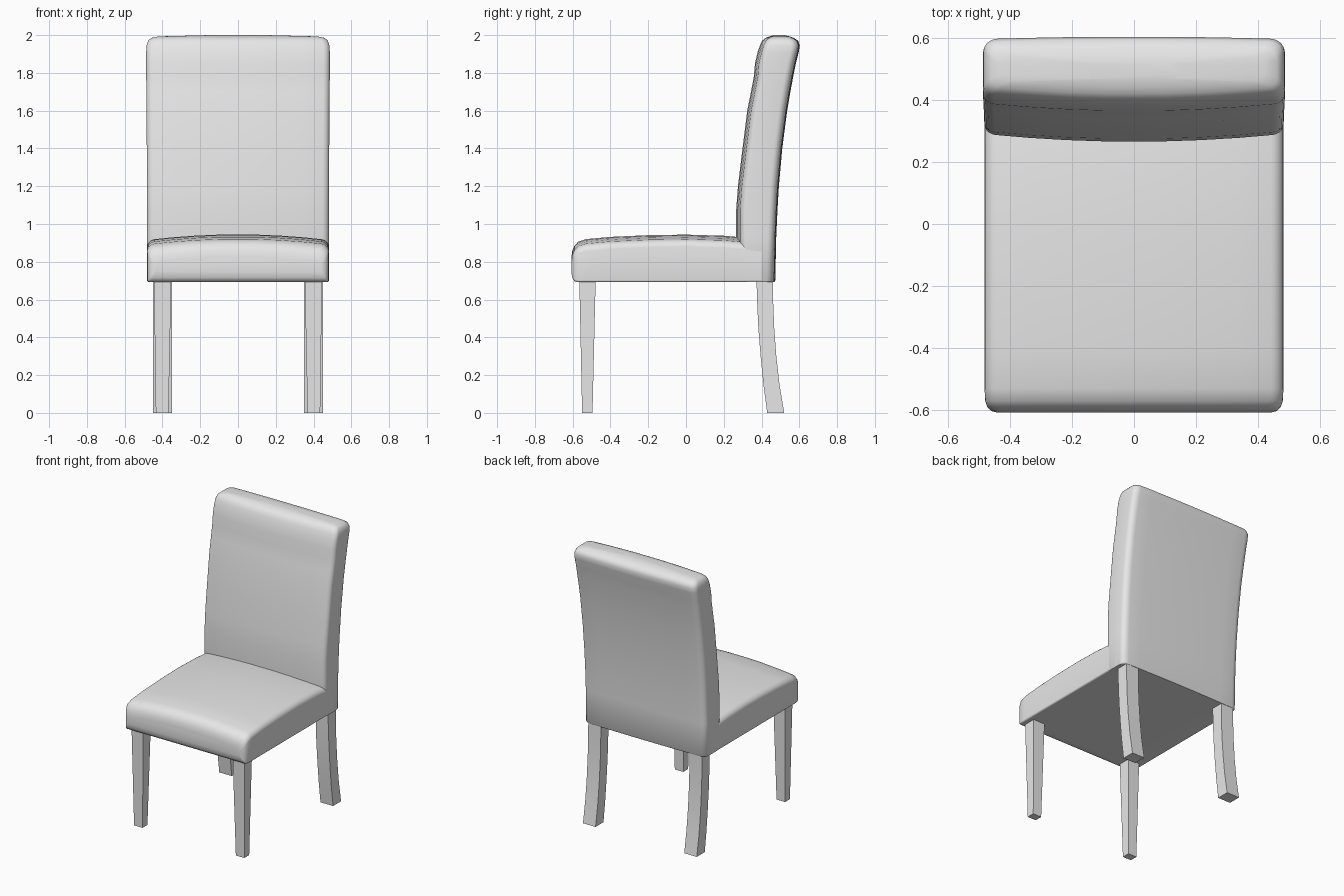
import bpy, bmesh, math

cube = bpy.data.objects.get("Cube")
if cube:
    bpy.data.objects.remove(cube, do_unlink=True)

grey = bpy.data.materials.new("light_grey")
grey.use_nodes = True
COLOUR = (0.8, 0.8, 0.8, 1)
grey.diffuse_color = COLOUR
grey.node_tree.nodes["Principled BSDF"].inputs["Base Color"].default_value = COLOUR


def loft(name, rings, angle):
    """Skin a list of equal-length point rings and cap both ends."""
    bm = bmesh.new()
    rows = [[bm.verts.new(p) for p in ring] for ring in rings]
    n = len(rows[0])
    for a, b in zip(rows, rows[1:]):
        for i in range(n):
            j = (i + 1) % n
            bm.faces.new((a[i], a[j], b[j], b[i]))
    bm.faces.new(rows[0])
    bm.faces.new(rows[-1])
    bmesh.ops.recalc_face_normals(bm, faces=bm.faces)
    mesh = bpy.data.meshes.new(name)
    bm.to_mesh(mesh)
    bm.free()
    mesh.materials.append(grey)
    obj = bpy.data.objects.new(name, mesh)
    bpy.context.collection.objects.link(obj)
    bpy.ops.object.select_all(action='DESELECT')
    obj.select_set(True)
    bpy.context.view_layer.objects.active = obj
    bpy.ops.object.shade_smooth_by_angle(angle=math.radians(angle))
    return obj


def cushion_section(lo, hi, half, r_lo, r_hi, crown_lo, crown_hi):
    """Symmetric rounded rectangle with bulging low and high sides."""
    STEPS = 5
    limit = (hi - lo) * 0.45
    r_lo, r_hi = min(r_lo, limit), min(r_hi, limit)
    right = [(half * f, lo) for f in (0.2, 0.45, 0.7)]
    for i in range(STEPS + 1):
        a = math.pi / 2 * i / STEPS
        right.append((half - r_lo + r_lo * math.sin(a), lo + r_lo - r_lo * math.cos(a)))
    for i in range(STEPS + 1):
        a = math.pi / 2 * i / STEPS
        right.append((half - r_hi + r_hi * math.cos(a), hi - r_hi + r_hi * math.sin(a)))
    right += [(half * f, hi) for f in (0.7, 0.45, 0.2)]
    loop = right + [(-x, t) for x, t in reversed(right)]
    bent = []
    for x, t in loop:
        k = (t - lo) / (hi - lo)
        bow = (x / 0.48) ** 2
        bent.append((x, t + bow * (crown_lo * (1 - k) - crown_hi * k)))
    return bent


# Seat cushion: y, underside, top, half width
SEAT = [
    (-0.607, 0.745, 0.825, 0.44), (-0.602, 0.715, 0.86, 0.46),
    (-0.59, 0.697, 0.887, 0.472), (-0.57, 0.692, 0.908, 0.479),
    (-0.53, 0.692, 0.921, 0.481), (-0.4, 0.692, 0.933, 0.481),
    (-0.2, 0.692, 0.942, 0.481), (0, 0.692, 0.945, 0.481),
    (0.2, 0.692, 0.939, 0.481), (0.3, 0.692, 0.93, 0.481),
    (0.4, 0.692, 0.92, 0.481),
]
loft("seat", [
    [(x, y, z) for x, z in cushion_section(lo, hi, half, 0.012, 0.04, 0, 0.03)]
    for y, lo, hi, half in SEAT], 50)

# Backrest: z, front, rear, half width
BACK = [
    (0.692, 0.275, 0.468, 0.476), (0.7, 0.27, 0.473, 0.481),
    (0.93, 0.265, 0.478, 0.481), (1.08, 0.265, 0.485, 0.481),
    (1.2, 0.274, 0.492, 0.482), (1.4, 0.298, 0.51, 0.483),
    (1.6, 0.323, 0.536, 0.484), (1.7, 0.343, 0.553, 0.485),
    (1.78, 0.358, 0.568, 0.486), (1.85, 0.364, 0.582, 0.486),
    (1.91, 0.378, 0.597, 0.486), (1.945, 0.39, 0.603, 0.484),
    (1.97, 0.402, 0.594, 0.476), (1.985, 0.419, 0.572, 0.46),
    (1.993, 0.44, 0.55, 0.42), (2.0, 0.465, 0.52, 0.15),
]
loft("backrest", [
    [(x, y, z) for x, y in cushion_section(lo, hi, half, 0.035, 0.045, 0.025, 0.008)]
    for z, lo, hi, half in BACK], 50)

# Legs: z, inner x, outer x, front y, rear y
FRONT_LEG = [(0, 0.368, 0.435, -0.55, -0.495), (0.72, 0.353, 0.445, -0.565, -0.478)]
REAR_LEG = [
    (0, 0.35, 0.449, 0.43, 0.52), (0.15, 0.35, 0.449, 0.41, 0.495),
    (0.3, 0.35, 0.449, 0.395, 0.478), (0.45, 0.35, 0.449, 0.383, 0.467),
    (0.6, 0.35, 0.449, 0.376, 0.461), (0.72, 0.35, 0.449, 0.373, 0.46),
]
for side, s in (("left", 1), ("right", -1)):
    for kind, path in (("front", FRONT_LEG), ("rear", REAR_LEG)):
        loft(f"{kind}_leg_{side}", [
            [(s * a, f, z), (s * b, f, z), (s * b, r, z), (s * a, r, z)]
            for z, a, b, f, r in path], 30)
